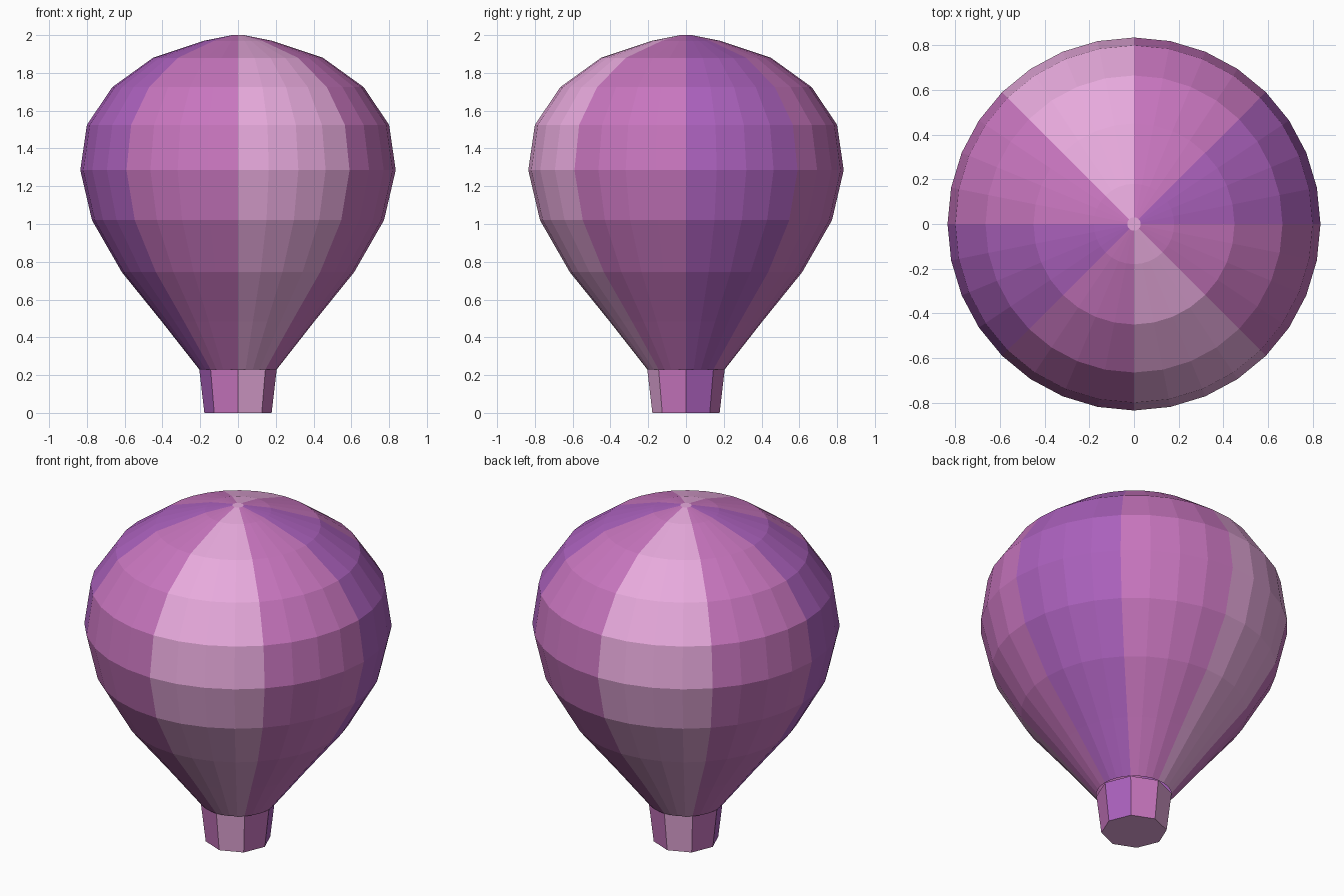
import bpy, bmesh
from math import cos, sin, tau

if "Cube" in bpy.data.objects:
    bpy.data.objects.remove(bpy.data.objects["Cube"])


def material(name, rgb):
    m = bpy.data.materials.new(name)
    m.diffuse_color = (*rgb, 1)
    m.use_nodes = True
    m.node_tree.nodes["Principled BSDF"].inputs["Base Color"].default_value = m.diffuse_color
    return m


VIOLET = material("violet", (0.41, 0.12, 0.51))
PINK = material("pink", (0.58, 0.18, 0.52))
PALE = material("pale_pink", (0.80, 0.40, 0.72))
PATTERN = [0, 1, 2, 1]          # colour order of the eight 45-degree panels


def lathe(name, profile, sides, cap_bottom=False, cap_top=False):
    """Flat-faced turned shape with panels coloured around the axis."""
    bm = bmesh.new()
    rings = [[bm.verts.new((r * cos(tau * i / sides), r * sin(tau * i / sides), z))
              for i in range(sides)] for r, z in profile]
    for low, high in zip(rings, rings[1:]):
        for i in range(sides):
            j = (i + 1) % sides
            f = bm.faces.new((low[i], low[j], high[j], high[i]))
            f.material_index = PATTERN[(i * 8 // sides) % 4]
    if cap_bottom:
        bm.faces.new(rings[0][::-1]).material_index = 2
    if cap_top:
        bm.faces.new(rings[-1]).material_index = 2
    mesh = bpy.data.meshes.new(name)
    bm.to_mesh(mesh)
    bm.free()
    for m in (VIOLET, PINK, PALE):
        mesh.materials.append(m)
    obj = bpy.data.objects.new(name, mesh)
    bpy.context.collection.objects.link(obj)
    return obj


# Balloon envelope, from throat to crown
lathe("envelope", [(0.205, 0.23), (0.405, 0.485), (0.615, 0.745), (0.773, 1.02),
                   (0.835, 1.285), (0.80, 1.525), (0.665, 1.725), (0.45, 1.88),
                   (0.18, 1.97), (0.03, 2.0)], 32, cap_top=True)

# Octagonal neck with closed bottom
lathe("neck", [(0.178, 0.0), (0.205, 0.23)], 8, cap_bottom=True)
